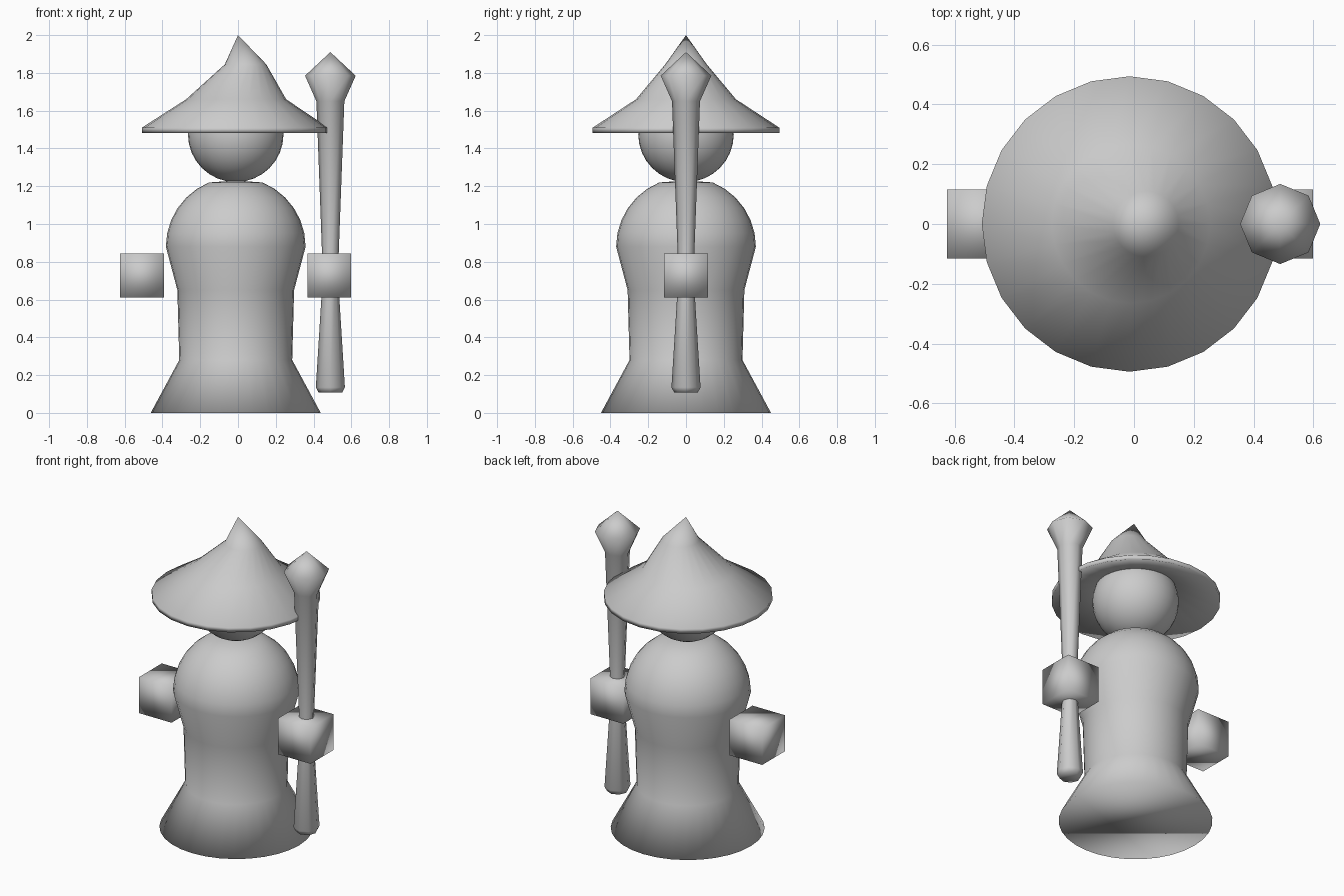
import bpy, bmesh
from math import sin, cos, pi, radians

if "Cube" in bpy.data.objects:
    bpy.data.objects.remove(bpy.data.objects["Cube"])

CX = -0.012  # the figure's own axis


def finish(name, bm):
    bmesh.ops.recalc_face_normals(bm, faces=bm.faces)
    me = bpy.data.meshes.new(name)
    bm.to_mesh(me)
    bm.free()
    for p in me.polygons:
        p.use_smooth = True
    ob = bpy.data.objects.new(name, me)
    bpy.context.collection.objects.link(ob)
    return ob


def lathe(name, rings, sides):
    """Closed stack of rings (centre x, radius, z); radius 0 makes a point."""
    bm = bmesh.new()
    loops = []
    for x, r, z in rings:
        n = sides if r > 0 else 1
        loops.append([bm.verts.new((x + r * cos(2 * pi * i / sides),
                                    r * sin(2 * pi * i / sides), z)) for i in range(n)])
    for a, b in zip(loops, loops[1:]):
        for i in range(sides):
            j = (i + 1) % sides
            if len(a) == 1:
                bm.faces.new((a[0], b[j], b[i]))
            elif len(b) == 1:
                bm.faces.new((a[i], a[j], b[0]))
            else:
                bm.faces.new((a[i], a[j], b[j], b[i]))
    if len(loops[0]) > 1:
        bm.faces.new(loops[0][::-1])
    return finish(name, bm)


# Robe: flared hem, waist and domed shoulders
robe = [(CX, 0.45, 0), (CX, 0.299, 0.28), (CX, 0.309, 0.65)]
for k in range(7):
    a = radians(11.25 * k)
    robe.append((CX, 0.37 * cos(a), 0.88 + 0.368 * sin(a)))
robe.append((CX, 0, 1.23))
lathe("robe", robe, 32)

# Head
bm = bmesh.new()
bmesh.ops.create_uvsphere(bm, u_segments=32, v_segments=16, radius=0.253)
bmesh.ops.translate(bm, verts=bm.verts, vec=(CX, 0, 1.475))
finish("head", bm)

# Hat: hollowed underside, wide brim and bent crown
lathe("hat", [(CX, 0, 1.6), (CX, 0.236, 1.567), (CX - 0.003, 0.494, 1.481),
              (CX - 0.003, 0.494, 1.51), (-0.01, 0.265, 1.66),
              (0.04, 0.11, 1.845), (0, 0, 2.0)], 24)

# Hands
for side, name in ((-1, "left_hand"), (1, "right_hand")):
    bm = bmesh.new()
    bmesh.ops.create_cube(bm, size=0.232)
    bmesh.ops.translate(bm, verts=bm.verts, vec=(-0.013 + side * 0.496, 0, 0.728))
    finish(name, bm)

# Staff with pointed head
SX = 0.489
lathe("staff", [(SX, r, z) for r, z in (
    (0.062, 0.107), (0.077, 0.135), (0.04, 0.73),
    (0.074, 1.65), (0.134, 1.785), (0, 1.91))], 8)
